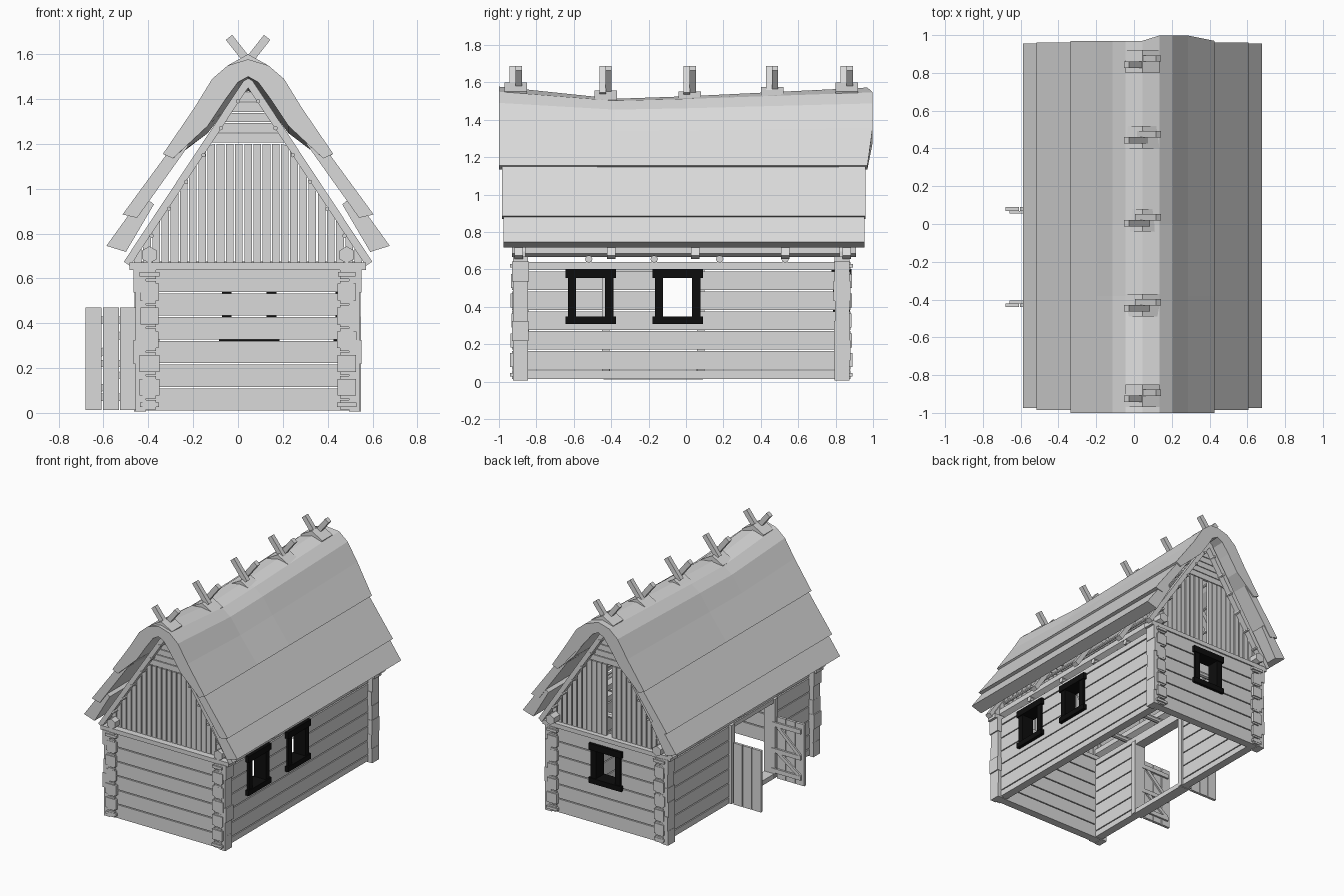
import bpy, bmesh, math, random
from mathutils import Vector, Matrix

random.seed(4)
if "Cube" in bpy.data.objects:
    bpy.data.objects.remove(bpy.data.objects["Cube"])

CX = 0.045            # ridge and wall centre line
HALF = 0.44           # side wall distance from the centre line
FRONT, BACK = -0.885, 0.835


def material(name, rgb):
    m = bpy.data.materials.new(name)
    m.use_nodes = True
    m.diffuse_color = (*rgb, 1)
    m.node_tree.nodes["Principled BSDF"].inputs["Base Color"].default_value = (*rgb, 1)
    return m


GREY = material("weathered grey", (0.7, 0.7, 0.7))
BLACK = material("black paint", (0.004, 0.004, 0.004))


class Part:
    """Collects simple solids into one named object."""

    def __init__(self, name, mat=GREY):
        self.name, self.mat, self.bm = name, mat, bmesh.new()

    def box(self, x0, x1, y0, y1, z0, z1):
        mid = Vector((x0 + x1, y0 + y1, z0 + z1)) / 2
        size = (x1 - x0, y1 - y0, z1 - z0, 1)
        bmesh.ops.create_cube(self.bm, size=1, matrix=Matrix.Translation(mid) @ Matrix.Diagonal(size))

    def beam(self, a, b, w, h):
        """Rectangular bar from a to b in an xz plane, w along y, h across."""
        a, b = Vector(a), Vector(b)
        d = b - a
        turn = Matrix.Rotation(-math.atan2(d.z, d.x), 4, 'Y')
        bmesh.ops.create_cube(self.bm, size=1, matrix=Matrix.Translation((a + b) / 2)
                              @ turn @ Matrix.Diagonal((d.length, w, h, 1)))

    def rod(self, a, b, r, sides=6):
        a, b = Vector(a), Vector(b)
        turn = (b - a).to_track_quat('Z', 'Y').to_matrix().to_4x4()
        bmesh.ops.create_cone(self.bm, cap_ends=True, segments=sides, radius1=r, radius2=r,
                              depth=(b - a).length, matrix=Matrix.Translation((a + b) / 2) @ turn)

    def loft(self, profile, ys, move=lambda x, y, z: (x, y, z)):
        """Closed xz profile swept through the y stations."""
        rings = [[self.bm.verts.new(move(x, y, z)) for x, z in profile] for y in ys]
        n = len(profile)
        for r, s in zip(rings, rings[1:]):
            for i in range(n):
                self.bm.faces.new((r[i], r[(i + 1) % n], s[(i + 1) % n], s[i]))
        self.bm.faces.new(rings[0])
        self.bm.faces.new(rings[-1])

    def done(self):
        bmesh.ops.recalc_face_normals(self.bm, faces=self.bm.faces)
        me = bpy.data.meshes.new(self.name)
        self.bm.to_mesh(me)
        self.bm.free()
        me.materials.append(self.mat)
        ob = bpy.data.objects.new(self.name, me)
        bpy.context.collection.objects.link(ob)


# Log walls: every log is split around the openings it crosses
def pieces(a0, a1, z0, z1, holes):
    if a1 - a0 < 0.001 or z1 - z0 < 0.001:
        return []
    for h0, h1, k0, k1 in holes:
        if h0 < a1 and h1 > a0 and k0 < z1 and k1 > z0:
            l, r, b, t = max(a0, h0), min(a1, h1), max(z0, k0), min(z1, k1)
            return (pieces(a0, l, z0, z1, holes) + pieces(r, a1, z0, z1, holes)
                    + pieces(l, r, z0, b, holes) + pieces(l, r, t, z1, holes))
    return [(a0, a1, z0, z1)]


def log_wall(name, along_x, at, lo, hi, levels, holes=()):
    p = Part(name)
    for z0, z1 in levels:
        for a0, a1, b, t in pieces(lo, hi, z0, z1, holes):
            if along_x:
                p.box(a0, a1, at - 0.03, at + 0.03, b, t)
            else:
                p.box(at - 0.03, at + 0.03, a0, a1, b, t)
        # thick hewn ends at the corners
        g = random.uniform(0, 0.012)
        for end, s in ((lo, 1), (hi, -1)):
            e0, e1 = sorted((end - s * g, end + s * 0.045))
            w = 0.038 + random.uniform(0, 0.008)
            if along_x:
                p.box(e0, e1, at - w, at + w, z0 - 0.004, z1 + 0.004)
            else:
                p.box(at - w, at + w, e0, e1, z0 + 0.012, z1 - 0.012)
    p.done()


STEP = 0.106
end_levels = [(0.01 + i * STEP, 0.01 + i * STEP + 0.099) for i in range(6)]
side_levels = [(0.015, 0.058)] + [(0.065 + i * STEP, 0.065 + i * STEP + 0.099) for i in range(5)] + [(0.597, 0.64)]
WIN_Z = (0.34, 0.56)
side_windows = (-0.51, -0.045)
door = (-0.43, 0.08)

log_wall("front_log_wall", True, FRONT, -0.455, 0.54, end_levels)
log_wall("back_log_wall", True, BACK, -0.455, 0.54, end_levels, [(-0.03, 0.13, *WIN_Z)])
log_wall("left_log_wall", False, CX + HALF, -0.93, 0.88, side_levels,
         [(y - 0.08, y + 0.08, *WIN_Z) for y in side_windows])
log_wall("right_log_wall", False, CX - HALF, -0.93, 0.88, side_levels, [(*door, 0.04, 0.58)])


# Window frames
def window(name, box):
    p = Part(name, BLACK)
    for s in (-1, 1):
        lo, hi = sorted((s * 0.078, s * 0.122))
        p_box = lambda *a: p.box(*box(*a))
        p_box(lo, hi, 0.33, 0.57, 0)
    p_box(-0.135, 0.135, 0.555, 0.602, 0.008)
    p_box(-0.135, 0.135, 0.308, 0.347, 0.008)
    p.done()


for i, y in enumerate(side_windows):
    window(f"side_window_frame_{i + 1}",
           lambda a, b, z0, z1, g: (0.435 - g, 0.532 + g, y + a, y + b, z0, z1))
window("back_window_frame", lambda a, b, z0, z1, g: (0.05 + a, 0.05 + b, 0.785 - g, 0.878 + g, z0, z1))

# Door frame and two open, Z-braced leaves
p = Part("door_frame")
for y in door:
    p.box(-0.445, -0.355, y - 0.02, y + 0.02, 0.015, 0.6)
p.box(-0.435, -0.36, door[0], door[1], 0.57, 0.6)
p.box(-0.44, -0.36, door[0], door[1], 0.01, 0.045)
p.done()
for name, y, s in (("front_door_leaf", door[0], 1), ("rear_door_leaf", door[1], -1)):
    p = Part(name)
    for i in range(3):
        x = -0.68 + i * 0.077
        p.box(x, x + 0.072, y - 0.01, y + 0.01, 0.012, 0.47)
    for z in (0.07, 0.22, 0.415):
        p.box(-0.66, -0.42, *sorted((y + s * 0.01, y + s * 0.024)), z - 0.016, z + 0.016)
    for z0, z1 in ((0.08, 0.21), (0.23, 0.40)):
        p.beam((-0.65, y + s * 0.016, z0), (-0.47, y + s * 0.016, z1), 0.012, 0.026)
    p.done()

# Sill plates, purlins and cross beams on top of the walls
p = Part("gable_plates")
for y in (FRONT, BACK):
    p.box(-0.485, 0.57, y - 0.04, y + 0.04, 0.638, 0.67)
p.done()
p = Part("wall_purlins")
for s in (-1, 1):
    p.rod((CX + s * HALF, -0.93, 0.705), (CX + s * HALF, 0.91, 0.705), 0.038)
p.done()
p = Part("cross_beams")
for y in (-0.52, -0.17, 0.18, 0.53):
    p.rod((-0.435, y, 0.655), (0.53, y, 0.655), 0.02, 8)
p.done()

# Rafters and battens
p = Part("rafters")
for y in (-0.895, -0.40, 0.05, 0.53, 0.86):
    for s in (-1, 1):
        p.beam((CX - s * 0.006, y, 1.49), (CX + s * 0.54, y, 0.665), 0.045, 0.034)
p.done()
p = Part("roof_battens")
for i in range(6):
    for s in (-1, 1):
        x, z = CX + s * (0.045 + i * 0.077), 1.39 - i * 0.12
        p.rod((x, -0.925, z), (x, 0.89, z), 0.01)
p.done()


# Gable boarding: upright planks below, level planks at the peak
def roof_z(x):
    return 1.465 - 1.51 * abs(x - CX)


for name, y in (("front_gable_boards", -0.868), ("back_gable_boards", 0.83)):
    p = Part(name)
    for i in range(-12, 13):
        if y > 0 and i == 0:
            continue
        x0, x1 = CX + i * 0.041 - 0.017, CX + i * 0.041 + 0.017
        tops = [min(1.2, roof_z(x)) for x in (x0, x1)]
        if min(tops) > 0.69:
            p.loft([(x0, 0.665), (x1, 0.665), (x1, tops[1]), (x0, tops[0])], (y - 0.01, y + 0.01))
    for i in range(5):
        z0, z1 = 1.205 + i * 0.046, 1.246 + i * 0.046
        w0, w1 = [(1.465 - z) / 1.51 for z in (z0, z1)]
        p.loft([(CX - w0, z0), (CX + w0, z0), (CX + w1, z1), (CX - w1, z1)], (y - 0.01, y + 0.01))
    p.done()

# Thatch: sagging ridge cap and two lower courses per side
SAG = {-0.99: 0, -0.38: -0.065, 0.0: -0.052, 0.97: -0.005}


def sagging(x, y, z):
    near = max(0, 1 - abs(x - CX) / 0.36)
    bulge = 0.028 if y > 0.9 and 0.05 < x - CX < 0.3 else 0
    return x, y + bulge - (0.01 if y < -0.9 else 0), z + SAG[y] * near


outer = [(0.38, 1.155), (0.24, 1.36), (0.16, 1.49), (0.09, 1.55), (0, 1.577)]
inner = [(0, 1.50), (0.045, 1.475), (0.1, 1.40), (0.18, 1.28), (0.335, 1.135)]
cap = ([(CX + x, z) for x, z in outer] + [(CX - x, z) for x, z in outer[-2::-1]]
       + [(CX - x, z) for x, z in inner[::-1]] + [(CX + x, z) for x, z in inner[1:]])
p = Part("thatch_ridge_cap")
p.loft(cap, list(SAG), sagging)
p.done()
middle = [(0.30, 1.24), (0.56, 0.885), (0.495, 0.87), (0.26, 1.20)]
lower = [(0.47, 0.97), (0.632, 0.745), (0.545, 0.718), (0.42, 0.93)]
for name, prof, y0, y1 in (("thatch_middle_course", middle, -0.985, 0.96), ("thatch_lower_course", lower, -0.975, 0.955)):
    for side, s in (("left", 1), ("right", -1)):
        p = Part(f"{name}_{side}")
        p.loft([(CX + s * x, z) for x, z in prof], (y0, y1))
        p.done()

# Ridge saddles with crossed poles
for i, (y, z) in enumerate(((-0.91, 1.60), (-0.43, 1.555), (0.02, 1.55), (0.46, 1.575), (0.86, 1.60))):
    p = Part(f"ridge_saddle_{i + 1}")
    arch = [(-0.09, z - 0.05), (0, z), (0.09, z - 0.05), (0.075, z - 0.085), (0, z - 0.035), (-0.075, z - 0.085)]
    p.loft([(CX + x, h) for x, h in arch], (y - 0.06, y + 0.06))
    p.done()
    p = Part(f"crossed_poles_{i + 1}")
    for s in (-1, 1):
        p.beam((CX - s * 0.025, y + s * 0.016, 1.535), (CX + s * 0.085, y + s * 0.016, 1.675), 0.034, 0.036)
    p.done()
